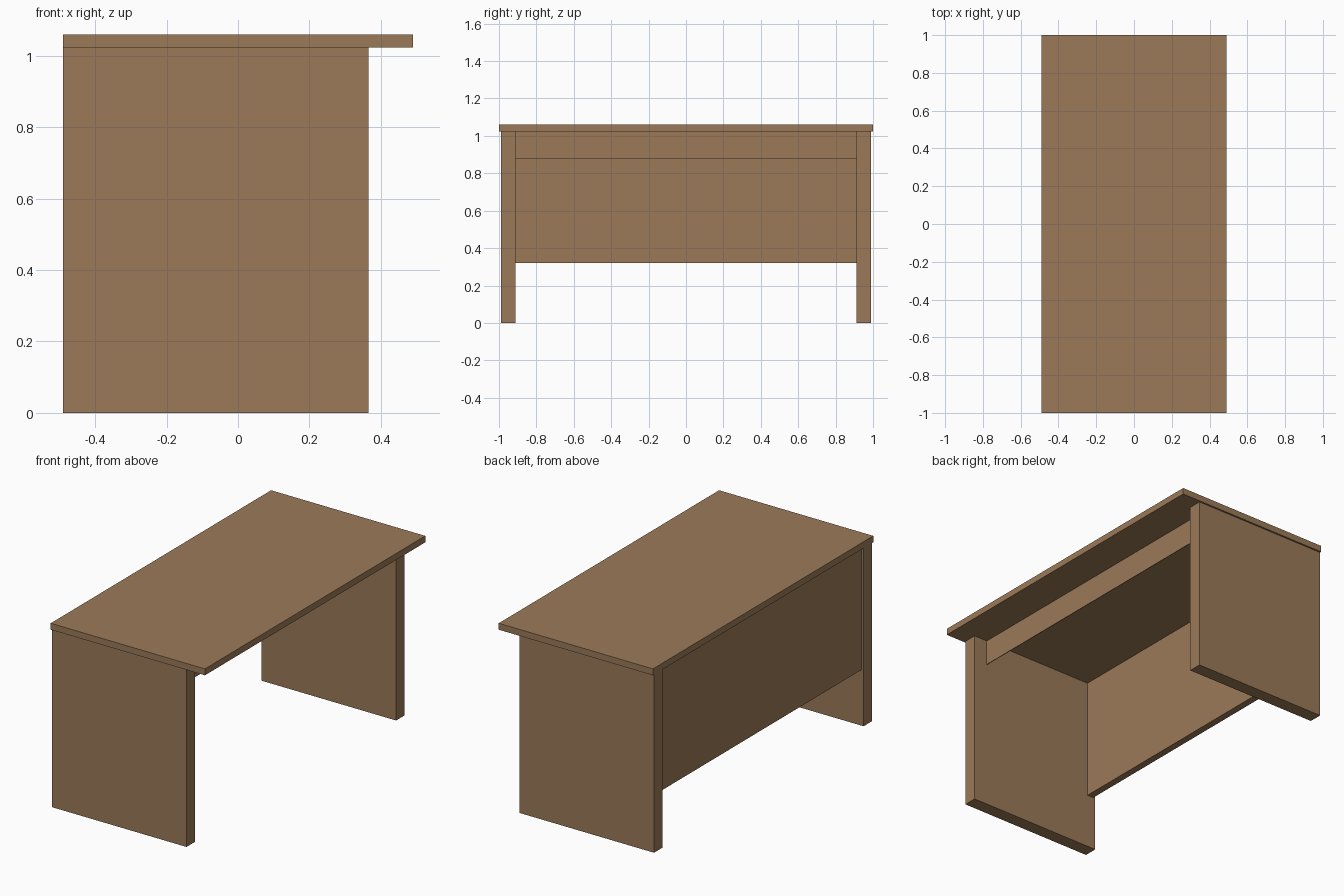
import bpy

if "Cube" in bpy.data.objects:
    bpy.data.objects.remove(bpy.data.objects["Cube"])

wood = bpy.data.materials.new("brown wood")
wood.diffuse_color = (0.328, 0.194, 0.100, 1)
wood.use_nodes = True
wood.node_tree.nodes["Principled BSDF"].inputs["Base Color"].default_value = wood.diffuse_color


def box(name, x, y, z):
    """Box from (min, max) ranges on each axis."""
    centre = [(a + b) / 2 for a, b in (x, y, z)]
    bpy.ops.mesh.primitive_cube_add(size=1, location=centre)
    ob = bpy.context.object
    ob.name = name
    ob.scale = [b - a for a, b in (x, y, z)]
    bpy.ops.object.transform_apply(location=False, rotation=False, scale=True)
    ob.data.materials.append(wood)
    return ob


TOP = 1.023    # underside of the table top
INNER = 0.912  # inner face of the side panels

# table top, overhanging the sitting side
box("desk_top", (-0.49, 0.49), (-1, 1), (TOP, 1.06))

# side panels that act as legs
box("front_side_panel", (-0.49, 0.366), (-0.99, -INNER), (0, TOP))
box("back_side_panel", (-0.49, 0.366), (INNER, 0.99), (0, TOP))

# modesty panel, slightly recessed between the sides
box("modesty_panel", (-0.476, -0.435), (-INNER, INNER), (0.32, TOP))

# thin apron under the top on the sitting side
box("apron", (0.276, 0.28), (-INNER, INNER), (0.876, TOP))
